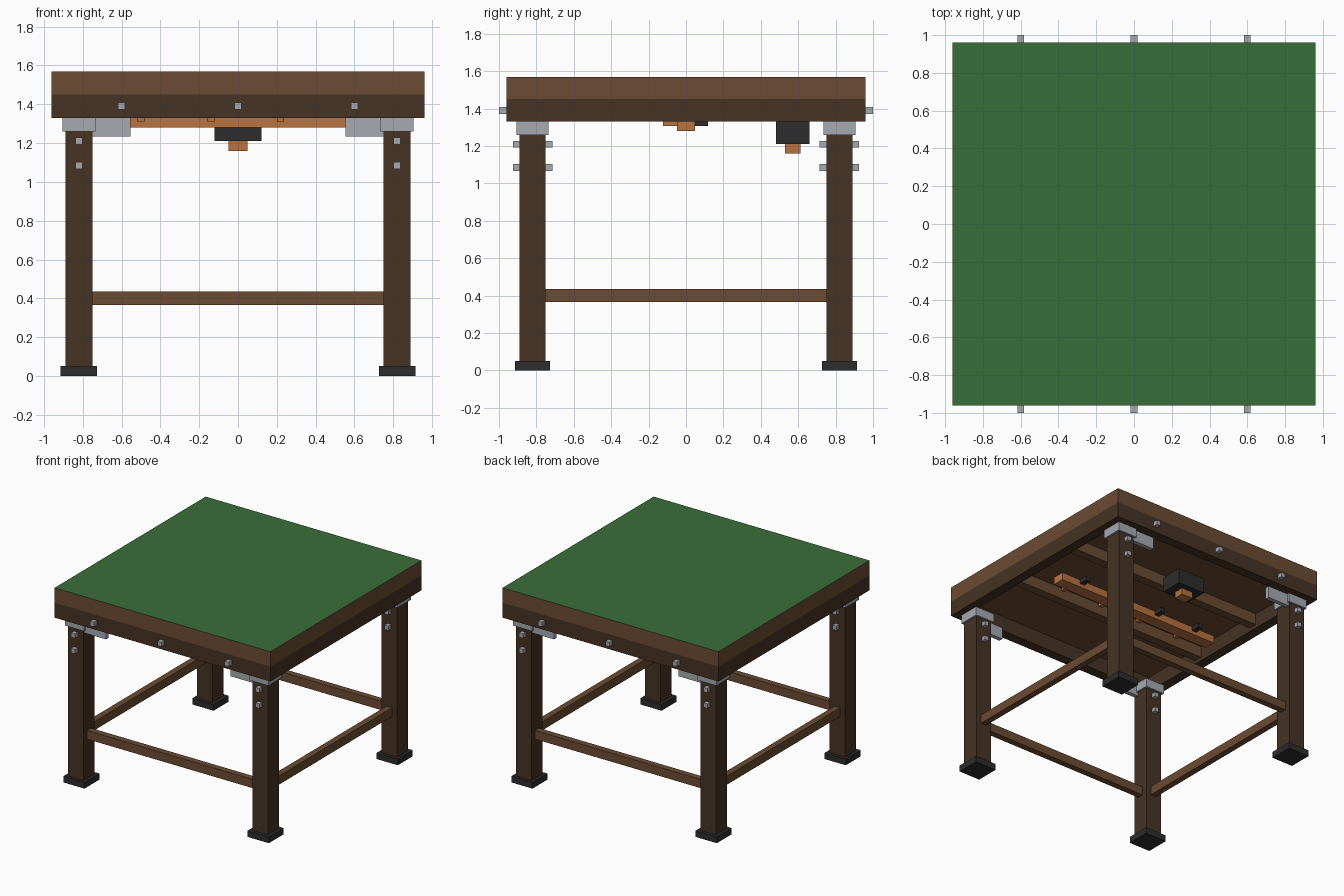
import bpy, bmesh

if "Cube" in bpy.data.objects:
    bpy.data.objects.remove(bpy.data.objects["Cube"])


def srgb(r, g, b):
    def lin(c):
        c /= 255
        return c / 12.92 if c <= 0.04045 else ((c + 0.055) / 1.055) ** 2.4
    return (lin(r), lin(g), lin(b), 1)


def material(name, rgb):
    m = bpy.data.materials.new(name)
    m.diffuse_color = srgb(*rgb)
    m.use_nodes = True
    m.node_tree.nodes["Principled BSDF"].inputs["Base Color"].default_value = m.diffuse_color
    return m


BROWN = material("brown wood", (108, 76, 51))
DARK = material("dark wood", (70, 51, 36))
GREEN = material("green felt", (58, 110, 58))
STEEL = material("grey steel", (166, 171, 177))
BLACK = material("black rubber", (45, 45, 46))
COPPER = material("copper", (184, 115, 64))


def box(name, mat, x, y, z):
    """Box from (min, max) ranges on each axis."""
    bm = bmesh.new()
    bmesh.ops.create_cube(bm, size=1)
    for v in bm.verts:
        for i, (lo, hi) in enumerate((x, y, z)):
            v.co[i] = hi if v.co[i] > 0 else lo
    me = bpy.data.meshes.new(name)
    bm.to_mesh(me)
    bm.free()
    me.materials.append(mat)
    ob = bpy.data.objects.new(name, me)
    bpy.context.collection.objects.link(ob)
    return ob


def mid(c, half):
    return (c - half, c + half)


def span(s, a, b):
    """Range a..b mirrored to the side given by sign s."""
    return tuple(sorted((s * a, s * b)))


# Table top with felt on its upper face
top = box("table_top", BROWN, (-.96, .96), (-.96, .96), (1.45, 1.57))
top.data.materials.append(GREEN)
for f in top.data.polygons:
    f.material_index = 1 if f.normal.z > 0.5 else 0

for s in (-1, 1):
    # Apron frame and joists under the top
    box("apron_long", DARK, (-.96, .96), span(s, .88, .96), (1.33, 1.45))
    box("apron_side", DARK, span(s, .88, .96), (-.88, .88), (1.33, 1.45))
    box("joist", BROWN, (-.88, .88), mid(s * .315, .035), (1.36, 1.45))
    # Stretchers between the legs
    box("stretcher_long", BROWN, (-.75, .75), mid(s * .82, .025), (.365, .435))
    box("stretcher_side", BROWN, mid(s * .82, .025), (-.75, .75), (.365, .435))
    # Bolts on the apron
    for x in (-.6, 0, .6):
        box("apron_bolt", STEEL, mid(x, .018), span(s, .955, 1), mid(1.39, .018))

# Legs with feet, caps, brackets and bolts
for sx in (-1, 1):
    for sy in (-1, 1):
        cx, cy = .82 * sx, .82 * sy
        box("leg", DARK, mid(cx, .07), mid(cy, .07), (.05, 1.33))
        box("foot", BLACK, mid(cx, .094), mid(cy, .094), (0, .05))
        box("leg_cap", STEEL, mid(cx, .085), mid(cy, .085), (1.26, 1.33))
        box("bracket", STEEL, span(sx, .555, .85), span(sy, .85, .885), (1.235, 1.33))
        for z in (1.21, 1.085):
            box("leg_bolt", STEEL, mid(cx, .018), mid(cy, .105), mid(z, .018))

# Copper rail with pegs and tabs under the top
box("rail", COPPER, (-.73, .73), (-.048, .048), (1.28, 1.34))
for x in (-.54, -.18, .18, .54):
    box("rail_peg", COPPER, mid(x + .04, .018), (-.122, -.048), (1.308, 1.34))
    box("rail_tab", BLACK, mid(x, .02), (.048, .118), (1.308, 1.345))

# Hanging control box with knob
box("control_box", BLACK, (-.12, .12), (.48, .66), (1.21, 1.33))
box("control_knob", COPPER, mid(0, .05), mid(.57, .042), (1.16, 1.21))
